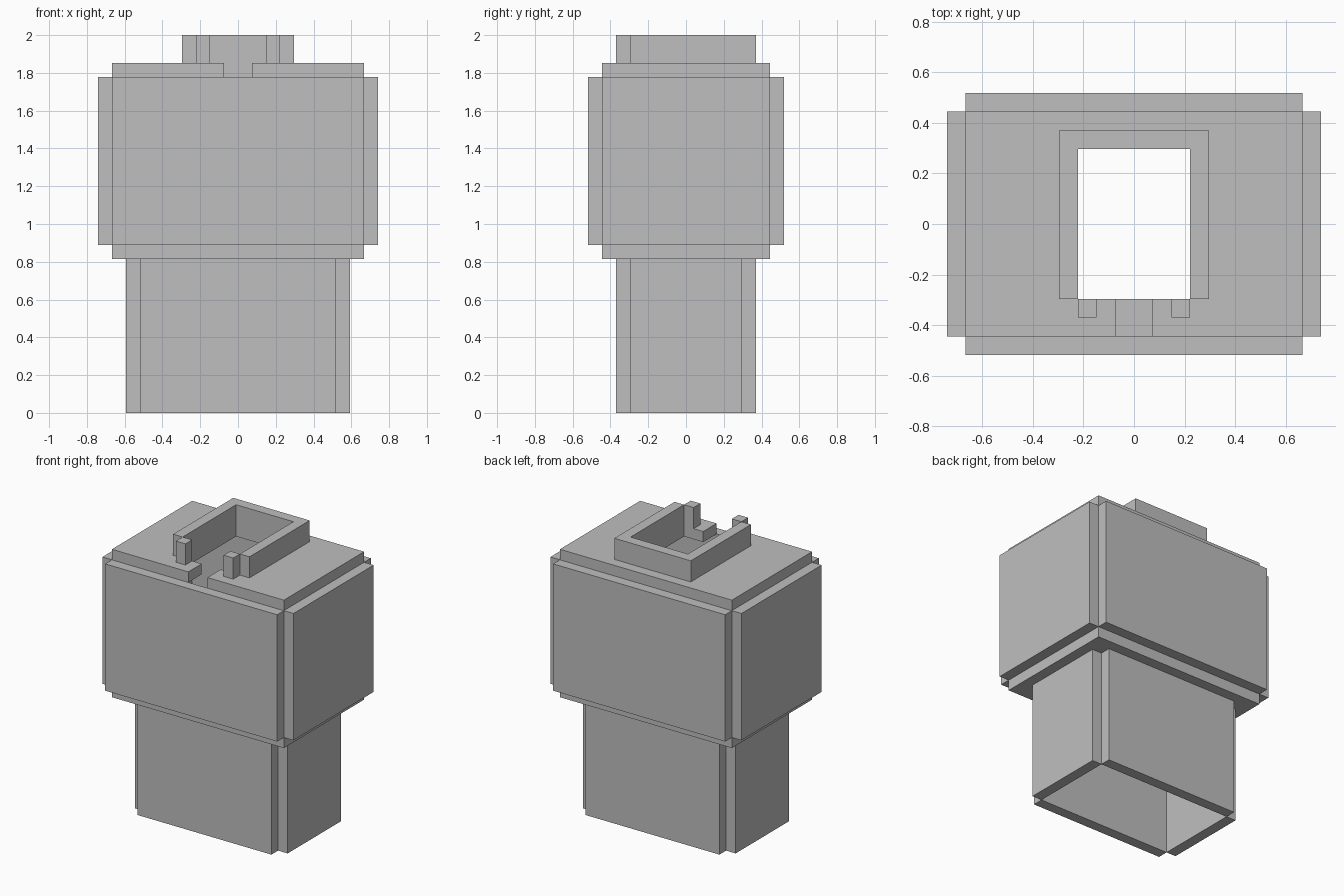
import bpy
import bmesh

cube = bpy.data.objects.get("Cube")
if cube:
    bpy.data.objects.remove(cube, do_unlink=True)

U = 2 / 27  # wall thickness; every size is a multiple of it

GREY = (0.52, 0.52, 0.52, 1)
grey = bpy.data.materials.new("plain grey")
grey.use_nodes = True
grey.diffuse_color = GREY
grey.node_tree.nodes["Principled BSDF"].inputs["Base Color"].default_value = GREY


def finish(name, bm):
    bmesh.ops.recalc_face_normals(bm, faces=bm.faces)
    mesh = bpy.data.meshes.new(name)
    bm.to_mesh(mesh)
    bm.free()
    mesh.materials.append(grey)
    obj = bpy.data.objects.new(name, mesh)
    bpy.context.collection.objects.link(obj)
    return obj


def prism(name, outline, z0, z1):
    """Extrude a flat outline from z0 to z1."""
    bm = bmesh.new()
    low = [bm.verts.new((x * U, y * U, z0 * U)) for x, y in outline]
    high = [bm.verts.new((x * U, y * U, z1 * U)) for x, y in outline]
    bm.faces.new(low)
    bm.faces.new(high)
    for i in range(len(outline)):
        j = (i + 1) % len(outline)
        bm.faces.new((low[i], low[j], high[j], high[i]))
    return finish(name, bm)


def box(name, x0, x1, y0, y1, z0, z1):
    return prism(name, [(x0, y0), (x1, y0), (x1, y1), (x0, y1)], z0, z1)


def rect_ring(name, outer, inner, z0, z1):
    """Flat rectangular plate with a rectangular opening."""
    bm = bmesh.new()
    loops = []
    for (hx, hy), z in ((outer, z0), (outer, z1), (inner, z1), (inner, z0)):
        loops.append([bm.verts.new((sx * hx * U, sy * hy * U, z * U))
                      for sx, sy in ((-1, -1), (1, -1), (1, 1), (-1, 1))])
    for k in range(4):
        a, b = loops[k], loops[(k + 1) % 4]
        for i in range(4):
            j = (i + 1) % 4
            bm.faces.new((a[i], a[j], b[j], b[i]))
    return finish(name, bm)


def walls(prefix, hx, hy, z0, z1):
    """Four plates, one unit thick, around an hx by hy interior."""
    box(prefix + "_front_wall", -hx, hx, -hy - 1, -hy, z0, z1)
    box(prefix + "_back_wall", -hx, hx, hy, hy + 1, z0, z1)
    box(prefix + "_left_wall", hx, hx + 1, -hy, hy, z0, z1)
    box(prefix + "_right_wall", -hx - 1, -hx, -hy, hy, z0, z1)


# Hollow lower and upper bodies, joined by a stepped ring
walls("lower", 7, 4, 0, 11)
rect_ring("step_ring", (9, 6), (7, 4), 11, 12)
walls("upper", 9, 6, 12, 24)

# Top plate with an opening and a slot through its front edge
prism("top_plate", [(-9, -6), (-1, -6), (-1, -4), (-3, -4), (-3, 4), (3, 4),
                    (3, -4), (1, -4), (1, -6), (9, -6), (9, 6), (-9, 6)], 24, 25)

# Raised collar, open at the front, with two front posts
prism("collar", [(-4, -4), (-3, -4), (-3, 4), (3, 4),
                 (3, -4), (4, -4), (4, 5), (-4, 5)], 25, 27)
box("left_post", 2, 3, -5, -4, 25, 27)
box("right_post", -3, -2, -5, -4, 25, 27)
